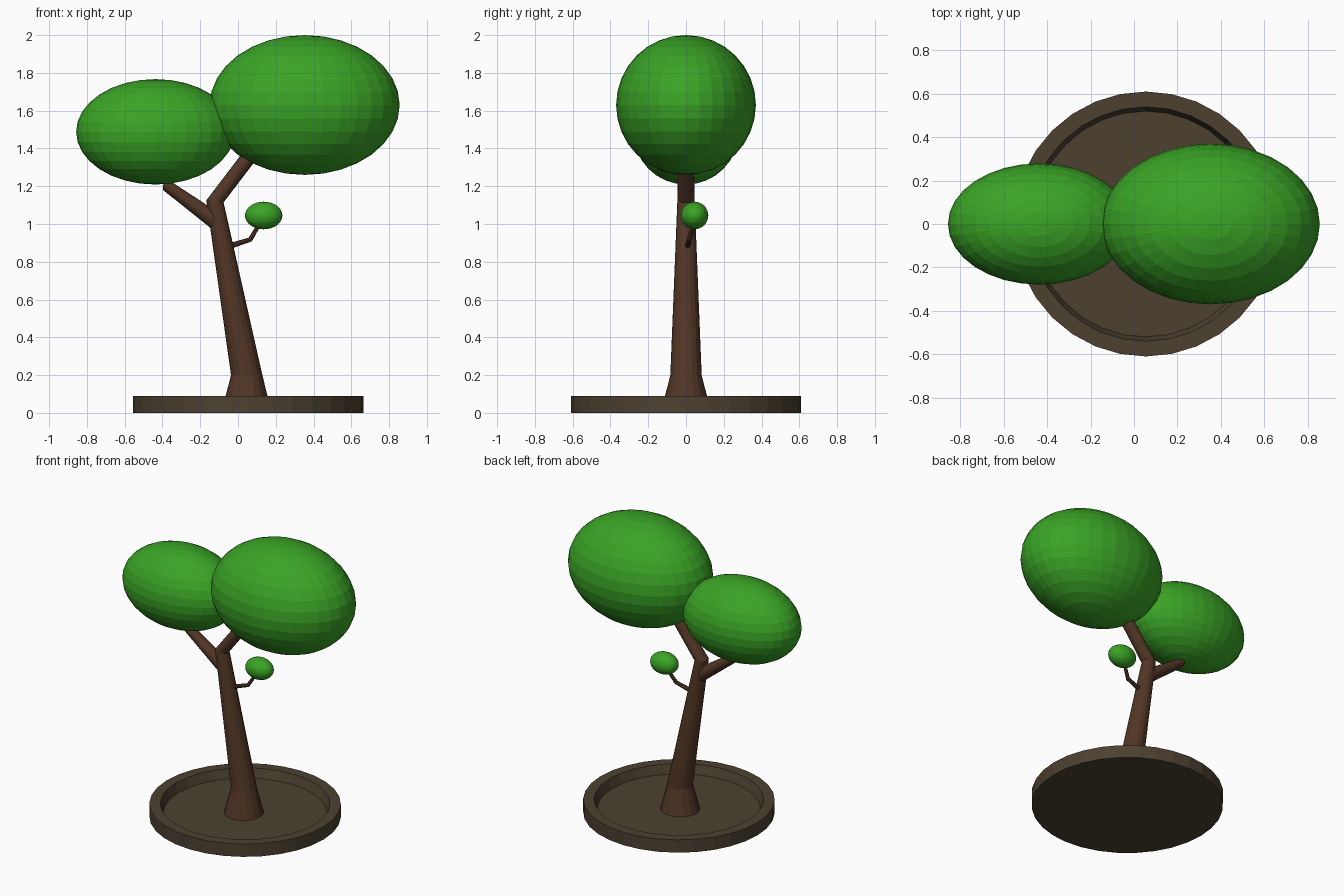
import bpy, bmesh
from math import cos, sin, pi
from mathutils import Vector

if "Cube" in bpy.data.objects:
    bpy.data.objects.remove(bpy.data.objects["Cube"])


def material(name, rgb):
    m = bpy.data.materials.new(name)
    m.diffuse_color = (*rgb, 1)
    m.use_nodes = True
    m.node_tree.nodes["Principled BSDF"].inputs["Base Color"].default_value = m.diffuse_color
    return m


BARK = material("bark", (0.085, 0.037, 0.019))
LEAF = material("leaf", (0.042, 0.37, 0.019))
CLAY = material("clay", (0.072, 0.053, 0.030))


def finish(name, bm, mat):
    bmesh.ops.recalc_face_normals(bm, faces=bm.faces[:])
    me = bpy.data.meshes.new(name)
    bm.to_mesh(me)
    bm.free()
    me.materials.append(mat)
    ob = bpy.data.objects.new(name, me)
    bpy.context.collection.objects.link(ob)
    return ob


def loft(name, rings, sides, mat):
    """Skin rings given as (centre, radius, normal), capping both ends."""
    bm = bmesh.new()
    loops = []
    for centre, r, normal in rings:
        n = Vector(normal).normalized()
        v = Vector((0, 1, 0))
        v = (v - n * v.dot(n)).normalized()
        u = v.cross(n)
        loops.append([bm.verts.new(Vector(centre) + r * (u * cos(a) + v * sin(a)))
                      for a in (2 * pi * i / sides for i in range(sides))])
    for a, b in zip(loops, loops[1:]):
        for i in range(sides):
            j = (i + 1) % sides
            bm.faces.new((a[i], a[j], b[j], b[i]))
    bm.faces.new(loops[0])
    bm.faces.new(loops[-1])
    return finish(name, bm, mat)


def foliage(name, centre, radii):
    bm = bmesh.new()
    bmesh.ops.create_uvsphere(bm, u_segments=32, v_segments=16, radius=1)
    bmesh.ops.scale(bm, vec=radii, verts=bm.verts)
    bmesh.ops.translate(bm, vec=centre, verts=bm.verts)
    return finish(name, bm, LEAF)


# Shallow round tray with a recessed floor
UP = (0, 0, 1)
X = 0.055
loft("tray", [((X, 0, z), r, UP) for r, z in
              ((0.61, 0), (0.61, 0.09), (0.54, 0.09), (0.52, 0.027))], 32, CLAY)

# Flared, leaning trunk that bends into the right-hand branch
loft("trunk", [((0.045, 0, 0.026), 0.127, UP),
               ((0.046, 0, 0.20), 0.083, UP),
               ((-0.122, 0, 1.12), 0.046, (0.12, 0, 1)),
               ((0.13, 0, 1.45), 0.040, (0.61, 0, 0.79))], 16, BARK)

# Left-hand branch, its end just showing below the foliage
loft("left_branch", [((-0.11, 0, 1.01), 0.046, (-0.8, 0, 0.6)),
                     ((-0.395, 0, 1.215), 0.034, (-1, 0, 0.1))], 16, BARK)

# Thin crooked twig
loft("twig", [((-0.07, 0.005, 0.875), 0.016, (0.9, 0, 0.3)),
              ((0.065, 0.018, 0.918), 0.013, (0.75, 0.1, 0.65)),
              ((0.125, 0.045, 1.02), 0.010, (0.45, 0.2, 0.85))], 8, BARK)

# Foliage
foliage("right_foliage", (0.353, 0, 1.63), (0.503, 0.37, 0.37))
foliage("left_foliage", (-0.437, 0, 1.488), (0.42, 0.279, 0.279))
foliage("twig_foliage", (0.136, 0.045, 1.045), (0.099, 0.073, 0.073))
